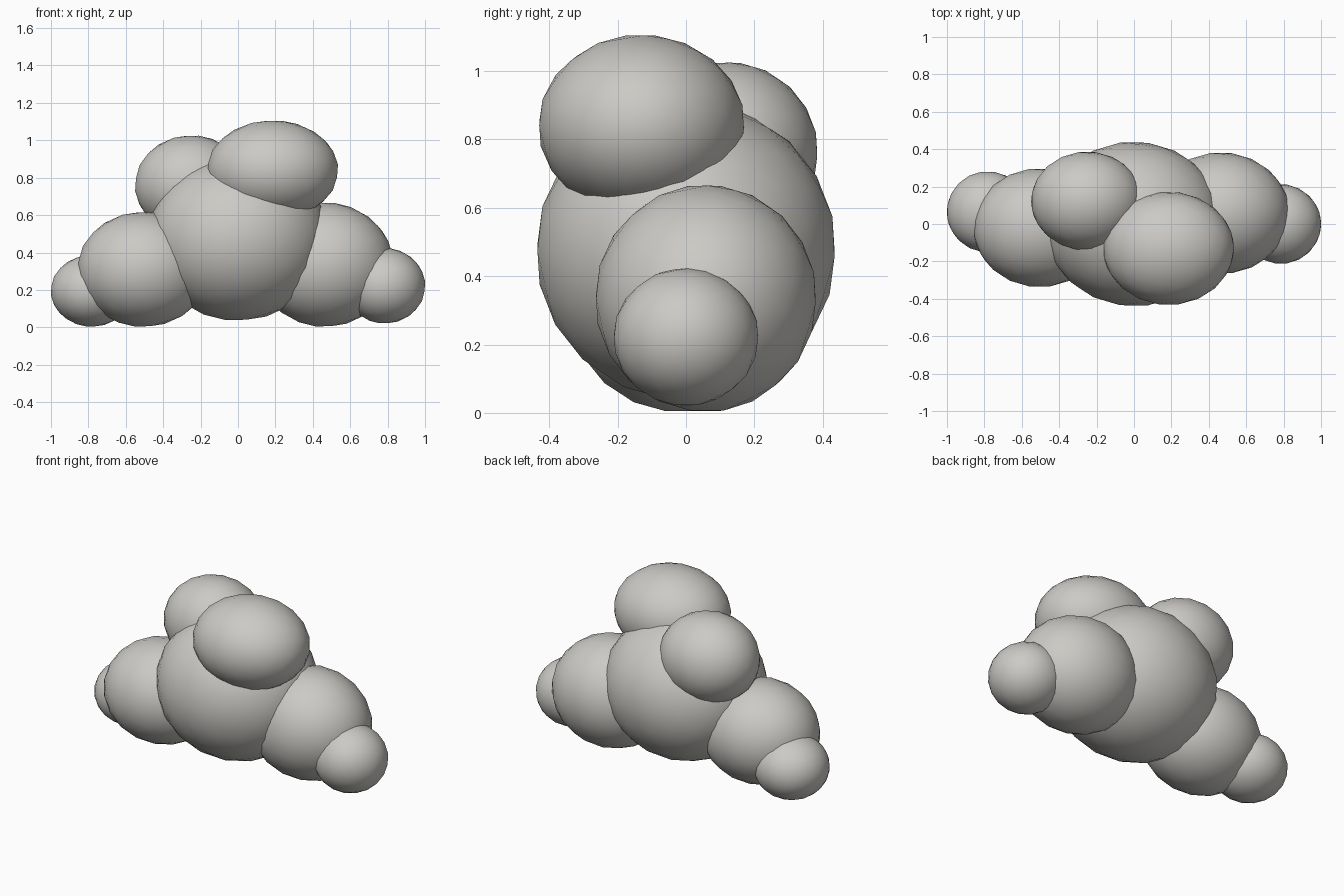
import bpy
import math

cube = bpy.data.objects.get("Cube")
if cube:
    bpy.data.objects.remove(cube, do_unlink=True)

# Single soft grey for the whole cloud
grey = bpy.data.materials.new("warm_grey")
grey.use_nodes = True
colour = (0.60, 0.59, 0.56, 1)
grey.diffuse_color = colour
grey.node_tree.nodes["Principled BSDF"].inputs["Base Color"].default_value = colour


def puff(name, centre, radii):
    """Low-poly ball stretched into an ellipsoid, smooth shaded."""
    bpy.ops.mesh.primitive_ico_sphere_add(subdivisions=3, radius=1)
    ob = bpy.context.object
    ob.name = name
    # Turn the ball so flat edges, not corners, meet the main axes
    ob.rotation_euler = (0, math.radians(8), math.radians(9))
    bpy.ops.object.transform_apply(location=False, rotation=True, scale=False)
    ob.scale = radii
    ob.location = centre
    bpy.ops.object.transform_apply(location=True, rotation=False, scale=True)
    bpy.ops.object.shade_smooth()
    ob.data.materials.append(grey)
    return ob


# Large middle puff
puff("centre_puff", (0, 0, 0.475), (0.485, 0.44, 0.44))

# Two puffs on top, one to the front and one to the back
puff("top_front_puff", (0.185, -0.13, 0.84), (0.352, 0.303, 0.267))
puff("top_back_puff", (-0.25, 0.122, 0.76), (0.302, 0.265, 0.267))

# Side puffs, stepping down to the ends
puff("right_side_puff", (-0.505, -0.02, 0.31), (0.355, 0.318, 0.308))
puff("left_side_puff", (0.465, 0.058, 0.335), (0.368, 0.325, 0.333))
puff("right_end_puff", (-0.782, 0.065, 0.195), (0.22, 0.217, 0.192))
puff("left_end_puff", (0.785, 0, 0.222), (0.217, 0.213, 0.202))
